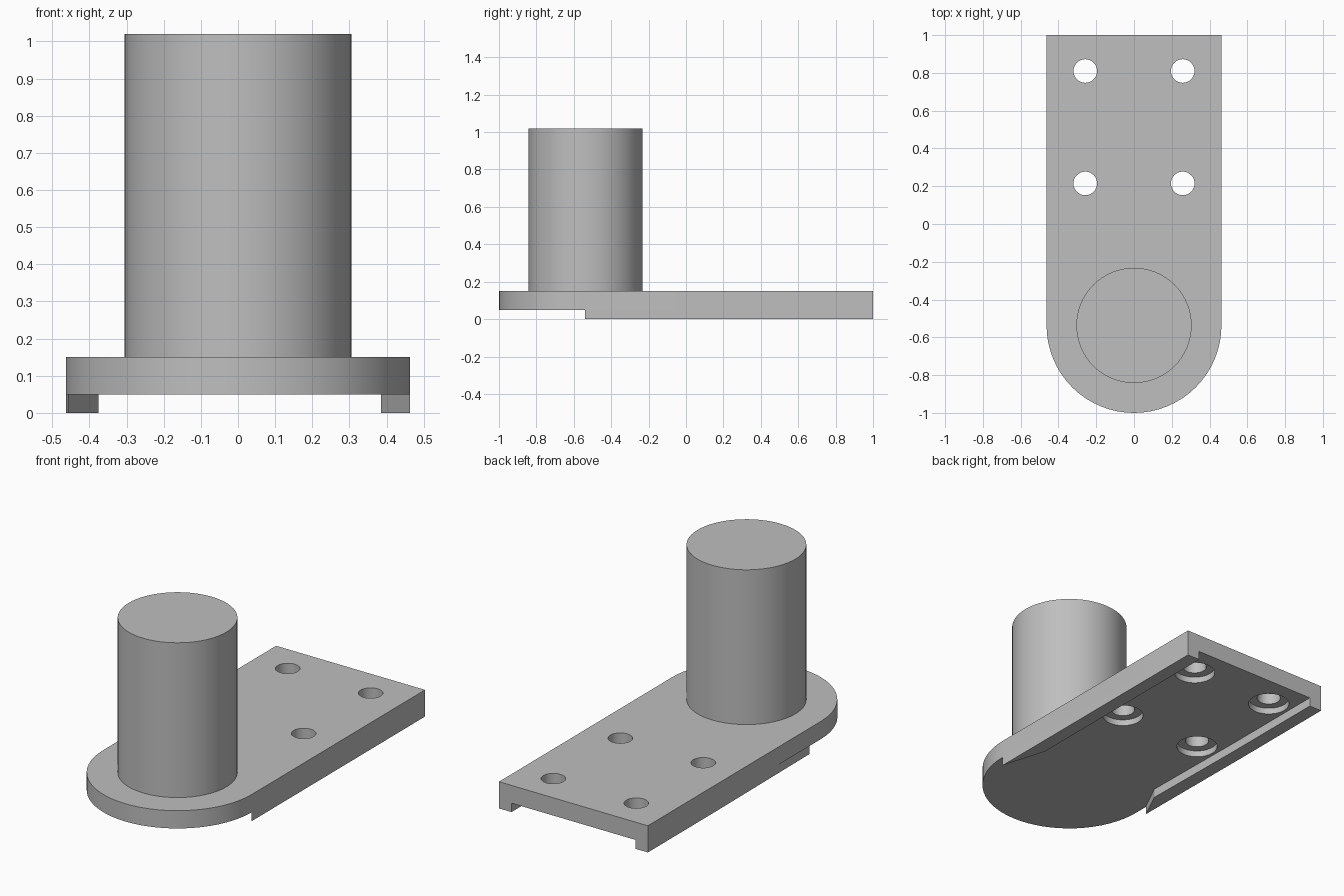
import bpy
import bmesh
import math

cube = bpy.data.objects.get("Cube")
if cube:
    bpy.data.objects.remove(cube, do_unlink=True)

HALF = 0.463           # half width of the plate
POST_Y = -0.537        # centre of post and of the rounded nose
PLATE_Z, PLATE_TOP, POST_TOP = 0.05, 0.15, 1.02

grey = bpy.data.materials.new("plain grey")
grey.use_nodes = True
grey.diffuse_color = (0.52, 0.52, 0.52, 1)
grey.node_tree.nodes["Principled BSDF"].inputs["Base Color"].default_value = grey.diffuse_color


def prism(name, outline, z0, z1):
    """Extrude a flat outline upwards from z0 to z1."""
    bm = bmesh.new()
    face = bm.faces.new([bm.verts.new((x, y, z0)) for x, y in outline])
    top = bmesh.ops.extrude_face_region(bm, geom=[face])["geom"]
    verts = [v for v in top if isinstance(v, bmesh.types.BMVert)]
    bmesh.ops.translate(bm, verts=verts, vec=(0, 0, z1 - z0))
    bmesh.ops.recalc_face_normals(bm, faces=bm.faces)
    mesh = bpy.data.meshes.new(name)
    bm.to_mesh(mesh)
    bm.free()
    mesh.materials.append(grey)
    obj = bpy.data.objects.new(name, mesh)
    bpy.context.collection.objects.link(obj)
    return obj


def arc(x, y, r, start, end, steps):
    """Points along an arc, angles in degrees."""
    angles = [math.radians(start + (end - start) * i / steps) for i in range(steps + 1)]
    return [(x + r * math.cos(a), y + r * math.sin(a)) for a in angles]


def circle(x, y, r, steps):
    return arc(x, y, r, 0, 360, steps)[:-1]


def smooth(obj):
    bpy.ops.object.select_all(action="DESELECT")
    obj.select_set(True)
    bpy.context.view_layer.objects.active = obj
    bpy.ops.object.shade_smooth_by_angle(angle=math.radians(30))


# Base plate with a rounded nose
nose = arc(0, POST_Y, HALF, 180, 360, 32)
plate = prism("base_plate", nose + [(HALF, 1), (-HALF, 1)], PLATE_Z, PLATE_TOP)

# Four bolt holes, counterbored from below
cutters = []
for x in (-0.258, 0.258):
    for y in (0.215, 0.81):
        for radius, top in ((0.0625, 0.3), (0.108, PLATE_Z + 0.035)):
            cutters.append(prism("hole_cutter", circle(x, y, radius, 32), -0.1, top))
for cutter in cutters:
    cutter.hide_render = True
    cut = plate.modifiers.new("hole", "BOOLEAN")
    cut.operation = "DIFFERENCE"
    cut.solver = "EXACT"
    cut.object = cutter
bpy.context.view_layer.objects.active = plate
for cut in list(plate.modifiers):
    bpy.ops.object.modifier_apply(modifier=cut.name)
for cutter in cutters:
    bpy.data.objects.remove(cutter, do_unlink=True)

# Rails under both long edges, tapering to a point at the front
prism("left_rail", [(HALF, 1), (0.385, 1), (0.385, -0.28), (HALF, -0.54)], 0, PLATE_Z)
prism("right_rail", [(-HALF, 1), (-HALF, 0.37), (-0.457, -0.445), (-0.376, -0.28),
                     (-0.385, 0.37), (-0.385, 1)], 0, PLATE_Z)

# Upright post
post = prism("post", circle(0, POST_Y, 0.305, 64), PLATE_TOP, POST_TOP)

for obj in (plate, post):
    smooth(obj)
